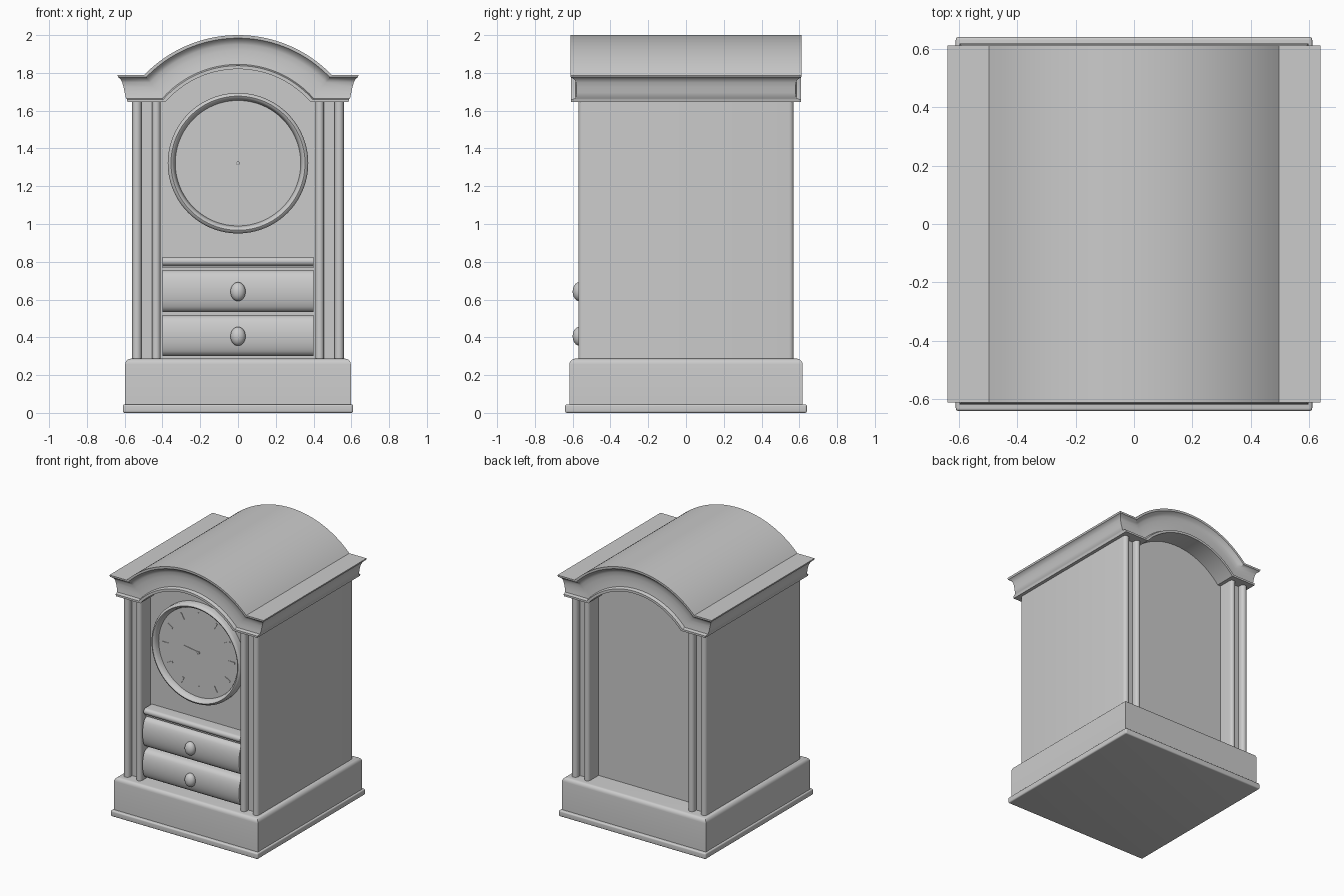
import bpy, bmesh
from math import sin, cos, pi, sqrt, acos
from mathutils import Matrix

cube = bpy.data.objects.get("Cube")
if cube:
    bpy.data.objects.remove(cube)

ARCH_Z = 1.31      # centre of the arched hood
DIAL_Z = 1.322
PANEL_Y = 0.45


def finish(name, bm, angle=35):
    bmesh.ops.recalc_face_normals(bm, faces=bm.faces)
    mesh = bpy.data.meshes.new(name)
    bm.to_mesh(mesh)
    bm.free()
    ob = bpy.data.objects.new(name, mesh)
    bpy.context.collection.objects.link(ob)
    bpy.ops.object.select_all(action='DESELECT')
    ob.select_set(True)
    bpy.context.view_layer.objects.active = ob
    bpy.ops.object.shade_smooth_by_angle(angle=angle * pi / 180)
    return ob


def extrude(name, pts, axis, a, b):
    """Extrude a closed 2D outline along one axis from a to b."""
    place = {'X': lambda p, d: (d, p[0], p[1]),
             'Y': lambda p, d: (p[0], d, p[1]),
             'Z': lambda p, d: (p[0], p[1], d)}[axis]
    bm = bmesh.new()
    start = [bm.verts.new(place(p, a)) for p in pts]
    end = [bm.verts.new(place(p, b)) for p in pts]
    bm.faces.new(start)
    bm.faces.new(end)
    for i in range(len(pts)):
        j = (i + 1) % len(pts)
        bm.faces.new((start[i], start[j], end[j], end[i]))
    return finish(name, bm)


def box(name, hx, hy, z0, z1, bevel, top_only=False):
    bm = bmesh.new()
    bmesh.ops.create_cube(bm, size=1)
    bmesh.ops.scale(bm, vec=(2 * hx, 2 * hy, z1 - z0), verts=bm.verts)
    bmesh.ops.translate(bm, vec=(0, 0, (z0 + z1) / 2), verts=bm.verts)
    mid = (z0 + z1) / 2
    edges = [e for e in bm.edges
             if not top_only or all(v.co.z > mid for v in e.verts)]
    bmesh.ops.bevel(bm, geom=edges, offset=bevel, segments=5,
                    profile=0.5, affect='EDGES')
    return finish(name, bm)


def lathe(name, profile, z, steps=96):
    """Turn a (radius, y) profile about the y axis at height z."""
    bm = bmesh.new()
    verts = [bm.verts.new((r, y, 0)) for r, y in profile]
    edges = [bm.edges.new(pair) for pair in zip(verts, verts[1:])]
    bmesh.ops.spin(bm, geom=verts + edges, cent=(0, 0, 0), axis=(0, 1, 0),
                   angle=2 * pi, steps=steps)
    bmesh.ops.remove_doubles(bm, verts=bm.verts, dist=1e-5)
    bmesh.ops.translate(bm, vec=(0, 0, z), verts=bm.verts)
    return finish(name, bm)


def arc(cx, cy, r, a0, a1, n):
    return [(cx + r * cos(a0 + (a1 - a0) * i / n),
             cy + r * sin(a0 + (a1 - a0) * i / n)) for i in range(n + 1)]


# Stepped base
box("foot_slab", 0.61, 0.64, 0, 0.045, 0.01)
box("plinth", 0.597, 0.617, 0.04, 0.287, 0.03, top_only=True)

# Side walls with a pair of beads on the front and back edges
front = ([(0.41, -0.40)] + arc(0.4325, -0.547, 0.0225, pi, 2 * pi, 10)
         + [(0.455, -0.525), (0.51, -0.525)]
         + arc(0.535, -0.545, 0.025, pi, 2 * pi, 10))
wall = front + [(x, -y) for x, y in reversed(front)]
for side, s in (("left", 1), ("right", -1)):
    extrude(side + "_wall", [(s * x, y) for x, y in wall], 'Z', 0.27, 1.66)

# Arched panel block filling the space between the walls
a = acos(0.42 / 0.53)
extrude("arched_panel", [(-0.42, 0.27), (0.42, 0.27)]
        + arc(0, ARCH_Z, 0.53, a, pi - a, 40), 'Y', -PANEL_Y, PANEL_Y)


# Hood: moulding contours lofted on the front, back, sides, top and soffit
def contour(t, half_width):
    z = 1.645 + 0.145 * t
    r = 0.51 + 0.18 * t
    xa = sqrt(r * r - (z - ARCH_Z) ** 2)
    a0 = acos(xa / r)
    return [(half_width, z)] + arc(0, ARCH_Z, r, a0, pi - a0, 48) + [(-half_width, z)]


moulding = [  # height fraction, half width, half depth
    (0.0, 0.585, 0.610), (0.10, 0.588, 0.610), (0.14, 0.593, 0.585),
    (0.35, 0.600, 0.580), (0.55, 0.606, 0.580), (0.72, 0.613, 0.582),
    (0.82, 0.620, 0.590), (0.89, 0.630, 0.605), (0.91, 0.635, 0.610),
    (1.0, 0.639, 0.611)]
bm = bmesh.new()
rows = {}
for s in (-1, 1):
    rows[s] = [[bm.verts.new((x, s * d, z)) for x, z in contour(t, w)]
               for t, w, d in moulding]
    for lo, hi in zip(rows[s], rows[s][1:]):
        for i in range(len(lo) - 1):
            bm.faces.new((lo[i], lo[i + 1], hi[i + 1], hi[i]))
for k in (0, -1):
    f, b = rows[-1][k], rows[1][k]
    for i in range(len(f) - 1):
        bm.faces.new((f[i], f[i + 1], b[i + 1], b[i]))
for k in range(len(moulding) - 1):
    for e in (0, -1):
        bm.faces.new((rows[-1][k][e], rows[-1][k + 1][e],
                      rows[1][k + 1][e], rows[1][k][e]))
finish("arched_hood", bm, 30)

# Bowed drawers with oval knobs
for name, z0, z1 in (("lower", 0.30, 0.517), ("upper", 0.533, 0.757)):
    zm, h = (z0 + z1) / 2, (z1 - z0) / 2
    bow = [(-0.515 - 0.045 * sqrt(1 - (i / 8) ** 2), zm + h * i / 8)
           for i in range(-8, 9)]
    extrude(name + "_drawer", [(-0.44, z0)] + bow + [(-0.44, z1)], 'X', -0.4, 0.4)
    bm = bmesh.new()
    bmesh.ops.create_uvsphere(bm, u_segments=24, v_segments=16, radius=1)
    bmesh.ops.scale(bm, vec=(0.04, 0.035, 0.05), verts=bm.verts)
    bmesh.ops.translate(bm, vec=(0, -0.565, zm - 0.003), verts=bm.verts)
    finish(name + "_knob", bm)

# Rounded ledge above the drawers
extrude("ledge", [(-0.44, 0.768), (-0.53, 0.768), (-0.53, 0.778)]
        + [(y, z) for y, z in arc(-0.525, 0.802, 0.023, 1.5 * pi, 0.5 * pi, 10)]
        + [(-0.44, 0.825)], 'X', -0.4, 0.4)

# Dial with raised bezel
lathe("bezel", [(0.372, -0.44), (0.372, -0.49), (0.366, -0.502), (0.355, -0.508),
                (0.345, -0.502), (0.338, -0.49), (0.332, -0.465), (0.332, -0.44)],
      DIAL_Z)
lathe("dial", [(0.335, -0.44), (0.335, -0.465), (0, -0.465)], DIAL_Z)
lathe("hand_pin", [(0.01, -0.46), (0.01, -0.475), (0, -0.475)], DIAL_Z, 16)


def dial_bar(name, clock_angle, r0, r1, width):
    """A thin radial bar on the dial, angle clockwise from twelve."""
    bm = bmesh.new()
    bmesh.ops.create_cube(bm, size=1)
    bmesh.ops.scale(bm, vec=(width, 0.006, r1 - r0), verts=bm.verts)
    bmesh.ops.translate(bm, vec=(0, -0.466, (r0 + r1) / 2), verts=bm.verts)
    bmesh.ops.transform(bm, matrix=Matrix.Translation((0, 0, DIAL_Z))
                        @ Matrix.Rotation(clock_angle, 4, 'Y'), verts=bm.verts)
    finish(name, bm)


for hour in range(12):
    dial_bar("hour_mark_%d" % (hour + 1), (hour + 1) * pi / 6, 0.25, 0.30, 0.015)
dial_bar("hour_hand", 1.55 * pi, 0, 0.13, 0.012)
dial_bar("minute_hand", pi, 0, 0.2, 0.008)
